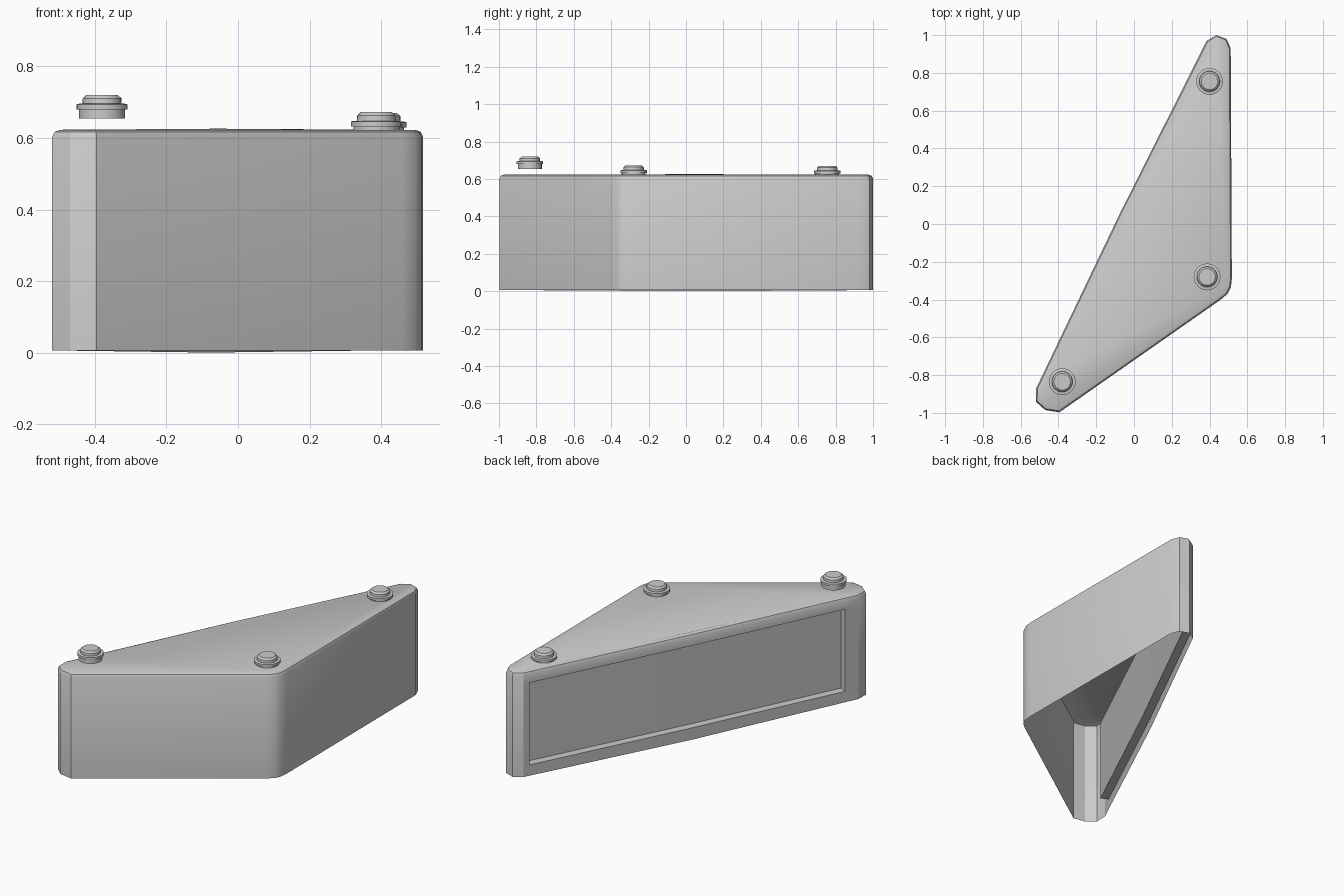
import bpy, bmesh, math
from mathutils import Vector

if "Cube" in bpy.data.objects:
    bpy.data.objects.remove(bpy.data.objects["Cube"])


def finish(bm, name):
    bmesh.ops.remove_doubles(bm, verts=bm.verts, dist=0.0005)
    bmesh.ops.recalc_face_normals(bm, faces=bm.faces)
    me = bpy.data.meshes.new(name)
    bm.to_mesh(me)
    bm.free()
    ob = bpy.data.objects.new(name, me)
    bpy.context.collection.objects.link(ob)
    bpy.ops.object.select_all(action='DESELECT')
    ob.select_set(True)
    bpy.context.view_layer.objects.active = ob
    bpy.ops.object.shade_smooth_by_angle(angle=math.radians(28))
    return ob


def quad(bm, *pts):
    bm.faces.new([bm.verts.new(p) for p in pts])


# Body outline: rounded triangle, counter-clockwise, ending on the long side
A, B = Vector((0.385, 0.97)), Vector((-0.518, -0.87))
side_normal = Vector((-0.898, 0.44))
bulge = lambda u: 1 - abs(2 * u - 1)
columns = [0, 0.018, 0.5, 0.96, 1]
side = [A.lerp(B, u) + side_normal * 0.01 * bulge(u) for u in columns]
corners = [(-0.52, -0.94), (-0.47, -0.985), (-0.395, -0.997),
           (0.46, -0.40), (0.495, -0.37), (0.513, -0.335), (0.518, -0.29),
           (0.512, 0.93), (0.49, 0.98), (0.435, 1.0)]
outline = [Vector(c) for c in corners] + side
n, first = len(outline), len(corners)
rise = [0] * first + [bulge(u) for u in columns]


def inset(i, r):
    p, a, b = outline[i], outline[i - 1], outline[(i + 1) % n]
    d1, d2 = (p - a).normalized(), (b - p).normalized()
    n1, n2 = Vector((-d1.y, d1.x)), Vector((-d2.y, d2.x))
    return p + (n1 + n2) * r / (1 + n1.dot(n2))


# Body shell: walls, rounded top rim and lid, open underneath
bm = bmesh.new()
levels = [(0, 0.006, -0.006), (0, 0.602, 0), (0.007, 0.617, 0.001), (0.022, 0.623, 0.003)]
rings = [[(*inset(i, r), z + dz * rise[i]) for i in range(n)] for r, z, dz in levels]
for k in range(3):
    for i in range(n):
        if k == 0 and first <= i < n - 1:
            continue
        j = (i + 1) % n
        quad(bm, rings[k][i], rings[k][j], rings[k + 1][j], rings[k + 1][i])
bm.faces.new([bm.verts.new(p) for p in rings[3]])


# Long side: frame around a sunken panel
def wall(c, row, depth=0):
    p = side[c] - side_normal * depth
    z = [0.006 * (1 - bulge(columns[c])), 0.07, 0.555, 0.602][row]
    return (p.x, p.y, z)


D = 0.047
for c in range(4):
    for r in range(3):
        sunk = r == 1 and c in (1, 2)
        d = D if sunk else 0
        quad(bm, wall(c, r, d), wall(c + 1, r, d), wall(c + 1, r + 1, d), wall(c, r + 1, d))
        if sunk:
            for row in (1, 2):
                quad(bm, wall(c, row), wall(c + 1, row), wall(c + 1, row, D), wall(c, row, D))
for c in (1, 3):
    quad(bm, wall(c, 1), wall(c, 2), wall(c, 2, D), wall(c, 1, D))
finish(bm, "body")


# Buttons: stepped turned profile, heights measured down from the top
profile = [(0.064, -0.066), (0.064, -0.040), (0.071, -0.040), (0.071, -0.026),
           (0.063, -0.024), (0.055, -0.024), (0.054, -0.009), (0.044, 0)]
SEG = 24


def button(name, x, y, top):
    bm = bmesh.new()
    rings = [[bm.verts.new((r * math.cos(2 * math.pi * s / SEG), r * math.sin(2 * math.pi * s / SEG), z))
              for s in range(SEG)] for r, z in profile]
    for a, b in zip(rings, rings[1:]):
        for s in range(SEG):
            t = (s + 1) % SEG
            bm.faces.new((a[s], a[t], b[t], b[s]))
    bm.faces.new(rings[-1])
    finish(bm, name).location = (x, y, top)


button("back_button", 0.40, 0.755, 0.67)
button("right_button", 0.387, -0.28, 0.672)
button("front_button", -0.38, -0.835, 0.72)
